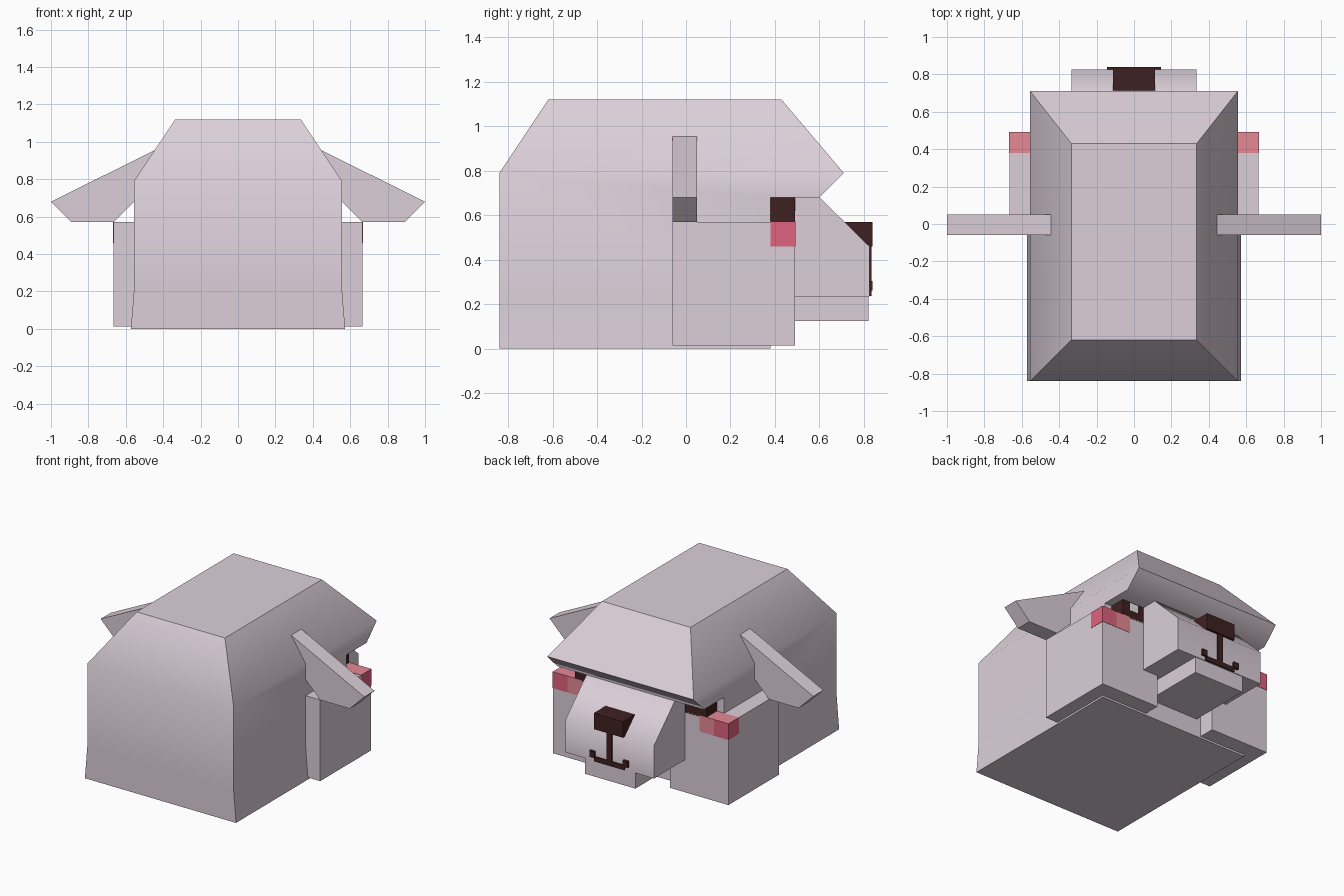
import bpy, bmesh, math

if "Cube" in bpy.data.objects:
    bpy.data.objects.remove(bpy.data.objects["Cube"])

def mat(name, r, g, b):
    m = bpy.data.materials.new(name)
    m.diffuse_color = (r, g, b, 1)
    m.use_nodes = True
    m.node_tree.nodes["Principled BSDF"].inputs["Base Color"].default_value = m.diffuse_color
    return m

FLEECE = mat("pale_fleece", .716, .624, .694)
DARK = mat("dark_brown", .051, .015, .015)
ROSE = mat("rose_pink", .73, .125, .205)
BLUSH = mat("light_pink", .79, .25, .30)
WHITE = mat("eye_white", .9, .9, .9)

def make(name, bm, *mats, smooth=None):
    bmesh.ops.recalc_face_normals(bm, faces=bm.faces)
    me = bpy.data.meshes.new(name)
    bm.to_mesh(me)
    bm.free()
    ob = bpy.data.objects.new(name, me)
    bpy.context.collection.objects.link(ob)
    for m in mats:
        me.materials.append(m)
    if smooth:
        bpy.ops.object.select_all(action='DESELECT')
        ob.select_set(True)
        bpy.context.view_layer.objects.active = ob
        bpy.ops.object.shade_smooth_by_angle(angle=math.radians(smooth))
    return ob

def box(name, x, y, z, *mats):
    bm = bmesh.new()
    bmesh.ops.create_cube(bm, size=1)
    for v in bm.verts:
        v.co = [r[0] if c < 0 else r[1] for c, r in zip(v.co, (x, y, z))]
    return make(name, bm, *mats)

def prism(name, a, b, m, smooth=None):
    """Join two matching outlines into a closed solid."""
    bm = bmesh.new()
    va, vb = [bm.verts.new(p) for p in a], [bm.verts.new(p) for p in b]
    bm.faces.new(va)
    bm.faces.new(vb)
    n = len(va)
    for i in range(n):
        j = (i + 1) % n
        bm.faces.new((va[i], va[j], vb[j], vb[i]))
    return make(name, bm, m, smooth=smooth)

# Body: side outline (y, z), with half width depending on height
outline = [(-.84, 0), (-.84, .22), (-.84, .79), (-.62, 1.12), (.43, 1.12),
           (.71, .79), (.60, .68), (.38, .68), (.38, .22), (.38, 0)]
width = {0: .573, .22: .555, .68: .555, .79: .555, 1.12: .335}
bm = bmesh.new()
sides = []
for s in (-1, 1):
    v = [bm.verts.new((s * width[z], y, z)) for y, z in outline]
    for f in ((0, 1, 8, 9), (1, 2, 5, 6, 7, 8), (2, 3, 4, 5)):
        bm.faces.new([v[i] for i in f])
    sides.append(v)
n = len(outline)
for i in range(n):
    j = (i + 1) % n
    bm.faces.new((sides[0][i], sides[0][j], sides[1][j], sides[1][i]))
make("fleece_body", bm, FLEECE, smooth=47)

# Muzzle with sloped bridge, and lower jaw
muz = [(.36, .235), (.825, .235), (.825, .46), (.60, .681), (.36, .681)]
prism("muzzle", [(-.335, y, z) for y, z in muz], [(.335, y, z) for y, z in muz],
      FLEECE, smooth=47)
box("lower_jaw", (-.19, .19), (.37, .82), (.125, .24), FLEECE)

# Nose and mouth lines
box("nose", (-.111, .111), (.71, .84), (.46, .57), DARK)
box("mouth_stem", (-.02, .02), (.82, .834), (.265, .465), DARK)
box("mouth_line", (-.115, .115), (.82, .834), (.236, .268), DARK)

def span(s, a, b):
    return (a, b) if s > 0 else (-b, -a)

# Mirrored parts
for s, side in ((-1, "left"), (1, "right")):
    box(side + "_cheek", span(s, .222, .665), (-.06, .49), (.013, .57), FLEECE)
    # blush patches: outer one has a lighter top
    o = box(side + "_blush_outer", span(s, .555, .667), (.38, .492), (.46, .572), ROSE, BLUSH)
    for p in o.data.polygons:
        p.material_index = 1 if p.normal.z > .5 else 0
    box(side + "_blush_inner", span(s, .445, .555), (.38, .492), (.46, .572), BLUSH)
    # eye with highlight
    box(side + "_eye", span(s, .32, .50), (.37, .49), (.56, .682), DARK)
    box(side + "_eye_glint", span(s, .38, .445), (.485, .493), (.62, .675), WHITE)
    # mouth corner
    box(side + "_mouth_corner", span(s, .108, .145), (.82, .84), (.262, .305), DARK)
    # floppy ear
    ear = [(.445, .955), (1.0, .68), (.89, .57), (.665, .57), (.555, .68), (.445, .79)]
    prism(side + "_ear", [(s * x, -.06, z) for x, z in ear],
          [(s * x, .05, z) for x, z in ear], FLEECE)
